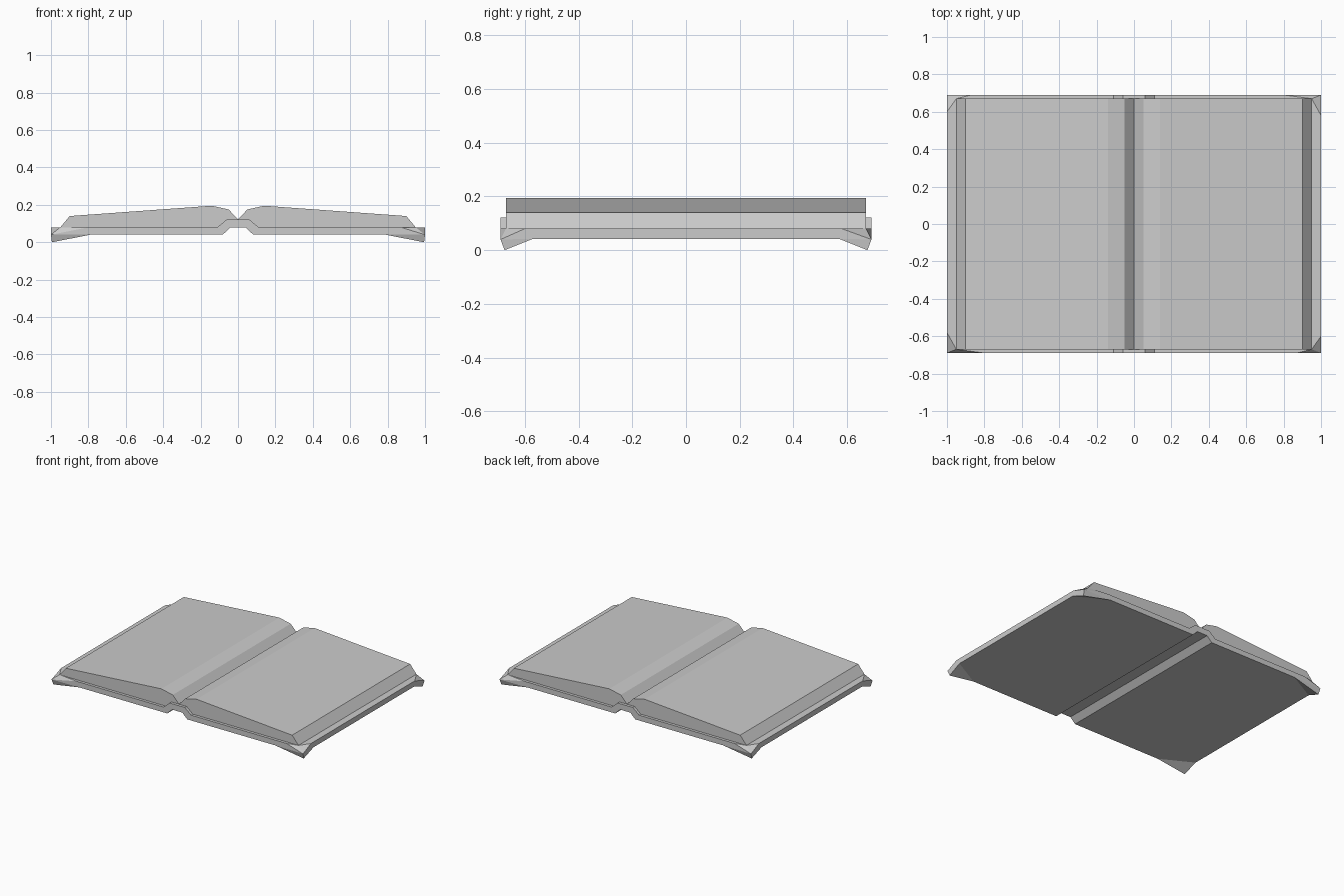
import bpy, bmesh, math
from mathutils import Matrix

cube = bpy.data.objects.get("Cube")
if cube:
    bpy.data.objects.remove(cube)

grey = bpy.data.materials.new("plain grey")
grey.use_nodes = True
grey.diffuse_color = (0.6, 0.6, 0.6, 1)
grey.node_tree.nodes["Principled BSDF"].inputs["Base Color"].default_value = (0.6, 0.6, 0.6, 1)


def finish(bm, name):
    bmesh.ops.remove_doubles(bm, verts=bm.verts, dist=0.0005)
    bmesh.ops.recalc_face_normals(bm, faces=bm.faces)
    mesh = bpy.data.meshes.new(name)
    bm.to_mesh(mesh)
    bm.free()
    mesh.materials.append(grey)
    bpy.context.collection.objects.link(bpy.data.objects.new(name, mesh))


def add_face(bm, *points):
    bm.faces.new([bm.verts.new(p) for p in points])


HALF = 0.69          # half depth of the cover
TOP, LOW = 0.08, 0.042


def corner(s, ax, by):
    """Points of a bent cover corner; s is the front/back sign."""
    return dict(
        a=(ax, s * HALF, TOP), p=(0.95, s * 0.67, TOP), b=(1, s * by, TOP),
        c=(1, s * HALF, 0.04),
        a2=(0.78, s * HALF, LOW), b2=(1, s * 0.57, LOW), c2=(0.995, s * 0.675, 0))


# Cover: one half with dog-eared corners, repeated by a half turn
bm = bmesh.new()
ends = [corner(-1, 0.87, 0.60), corner(1, 0.80, 0.58)]
f, k = ends
top_in = [(0.11, -HALF, TOP), (0.11, HALF, TOP)]
low_in = [(0.08, -HALF, LOW), (0.08, HALF, LOW)]
add_face(bm, top_in[0], f["a"], f["p"], f["b"], k["b"], k["p"], k["a"], top_in[1])
add_face(bm, low_in[0], f["a2"], f["b2"], k["b2"], k["a2"], low_in[1])
add_face(bm, f["b"], k["b"], k["b2"], f["b2"])
for e, t, l in zip(ends, top_in, low_in):
    add_face(bm, e["a"], e["p"], e["c"])
    add_face(bm, e["p"], e["b"], e["c"])
    add_face(bm, e["a2"], e["b2"], e["c2"])
    add_face(bm, e["a"], e["c"], e["a2"])
    add_face(bm, e["a2"], e["c"], e["c2"])
    add_face(bm, e["b"], e["c"], e["b2"])
    add_face(bm, e["b2"], e["c"], e["c2"])
    add_face(bm, t, e["a"], e["a2"], l)

# Raised spine strip of the cover
upper = [(0.11, TOP), (0.06, 0.122), (0, 0.122)]
lower = [(0.08, LOW), (0.04, 0.08), (0, 0.08)]
for line in (upper, lower):
    for (x, z), (u, w) in zip(line, line[1:]):
        add_face(bm, (x, -HALF, z), (u, -HALF, w), (u, HALF, w), (x, HALF, z))
for i in range(2):
    for y in (-HALF, HALF):
        add_face(bm, *[(x, y, z) for x, z in
                       (upper[i], upper[i + 1], lower[i + 1], lower[i])])
other = bmesh.ops.duplicate(bm, geom=bm.verts[:] + bm.edges[:] + bm.faces[:])["geom"]
bmesh.ops.rotate(bm, verts=[v for v in other if isinstance(v, bmesh.types.BMVert)],
                 matrix=Matrix.Rotation(math.pi, 3, "Z"))
finish(bm, "cover")

# Page blocks, lying on the cover and meeting in the gutter
section = [(0, 0.122), (0.05, 0.175), (0.14, 0.195), (0.90, 0.14),
           (0.95, TOP), (0.11, TOP), (0.06, 0.122)]
for side, name in ((1, "left_pages"), (-1, "right_pages")):
    bm = bmesh.new()
    face = bm.faces.new([bm.verts.new((side * x, -0.67, z)) for x, z in section])
    new = bmesh.ops.extrude_face_region(bm, geom=[face])["geom"]
    bmesh.ops.translate(bm, vec=(0, 1.34, 0),
                        verts=[v for v in new if isinstance(v, bmesh.types.BMVert)])
    finish(bm, name)
